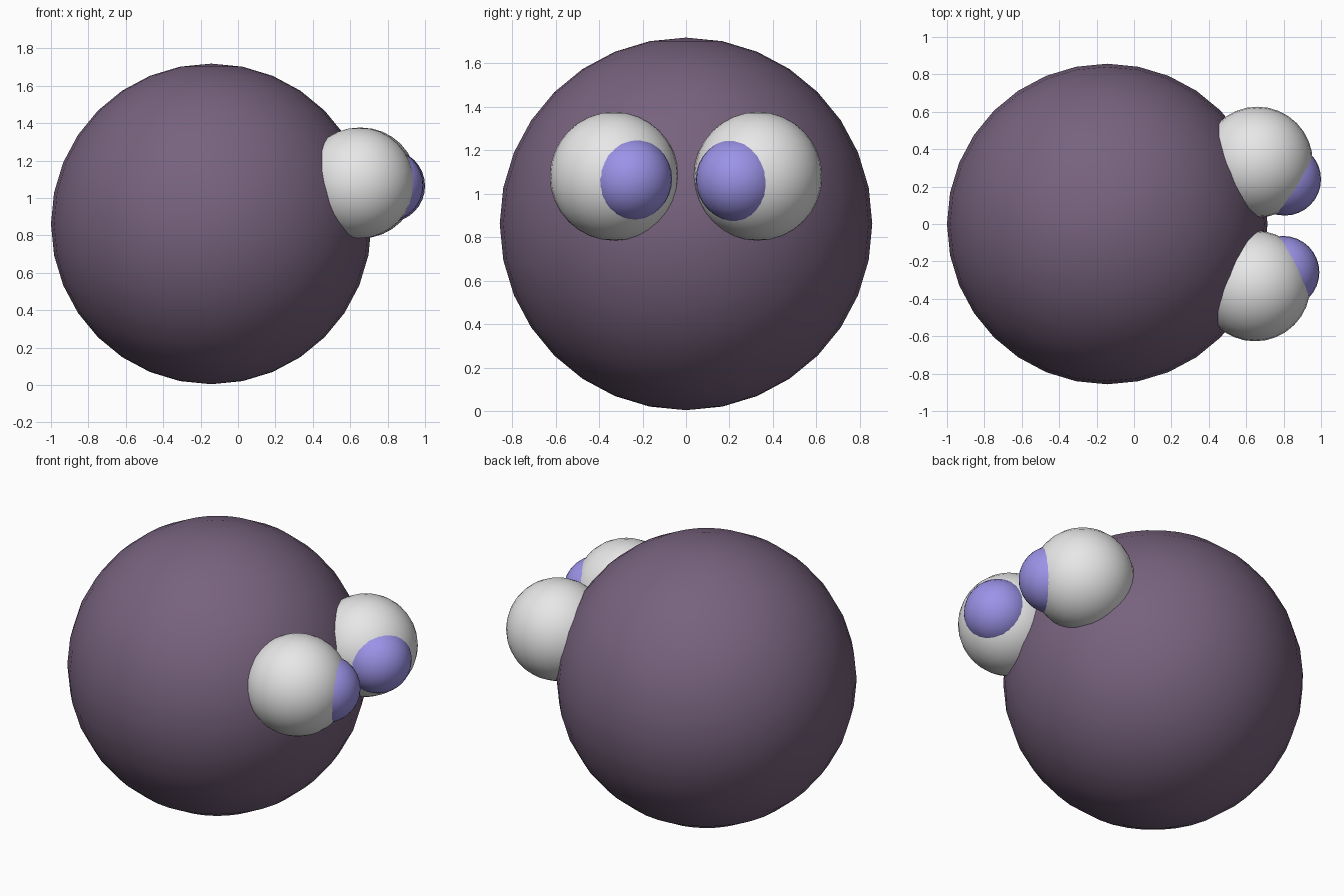
import bpy

# Remove the default object
cube = bpy.data.objects.get("Cube")
if cube:
    bpy.data.objects.remove(cube, do_unlink=True)


def make_material(name, rgb):
    mat = bpy.data.materials.new(name)
    mat.use_nodes = True
    color = (*rgb, 1.0)
    mat.diffuse_color = color
    mat.node_tree.nodes["Principled BSDF"].inputs["Base Color"].default_value = color
    return mat


def make_ball(name, center, radius, mat):
    bpy.ops.mesh.primitive_uv_sphere_add(
        segments=32, ring_count=16, radius=radius, location=center)
    ball = bpy.context.object
    ball.name = name
    ball.data.materials.append(mat)
    bpy.ops.object.shade_smooth()
    return ball


plum = make_material("dusky_plum", (0.185, 0.123, 0.207))
white = make_material("eye_white", (0.8, 0.8, 0.8))
violet = make_material("pale_violet", (0.33, 0.29, 0.8))

# Large round body
make_ball("body", (-0.143, 0, 0.861), 0.857, plum)

# Eyeballs sunk into the body
make_ball("left_eyeball", (0.66, 0.331, 1.08), 0.296, white)
make_ball("right_eyeball", (0.647, -0.331, 1.08), 0.296, white)

# Bulging irises, both turned slightly inward
make_ball("left_iris", (0.806, 0.239, 1.064), 0.194, violet)
make_ball("right_iris", (0.797, -0.258, 1.068), 0.194, violet)
